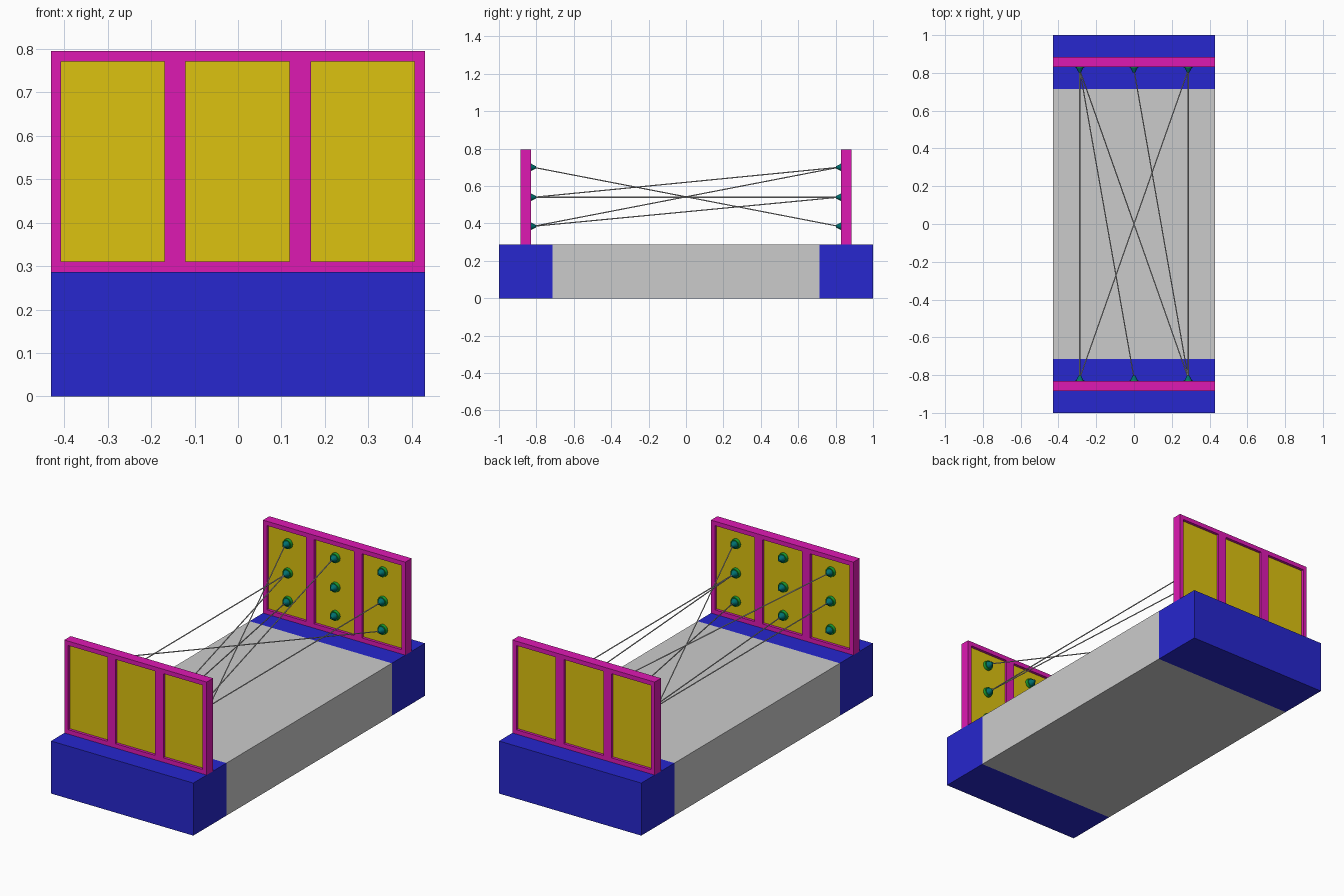
import bpy
from mathutils import Vector

if "Cube" in bpy.data.objects:
    bpy.data.objects.remove(bpy.data.objects["Cube"])


def material(name, rgb):
    m = bpy.data.materials.new(name)
    m.diffuse_color = (*rgb, 1)
    m.use_nodes = True
    m.node_tree.nodes["Principled BSDF"].inputs["Base Color"].default_value = m.diffuse_color
    return m


BLUE = material("blue", (0.02, 0.02, 0.62))
PINK = material("pink", (0.73, 0.01, 0.45))
YELLOW = material("yellow", (0.72, 0.54, 0.005))
GREEN = material("green", (0.01, 0.35, 0.03))
TEAL = material("teal", (0.0, 0.16, 0.16))


def box(name, x, y, z, mat=None):
    lo = [min(r) for r in (x, y, z)]
    hi = [max(r) for r in (x, y, z)]
    bpy.ops.mesh.primitive_cube_add(size=1, location=[(a + b) / 2 for a, b in zip(lo, hi)])
    ob = bpy.context.object
    ob.name = name
    ob.scale = [b - a for a, b in zip(lo, hi)]
    bpy.ops.object.transform_apply(location=False, rotation=False, scale=True)
    if mat:
        ob.data.materials.append(mat)
    return ob


def rod(name, start, end, r1, r2, sides, mat=None):
    start, end = Vector(start), Vector(end)
    axis = end - start
    bpy.ops.mesh.primitive_cone_add(vertices=sides, radius1=r1, radius2=r2,
                                    depth=axis.length, location=(start + end) / 2)
    ob = bpy.context.object
    ob.name = name
    ob.rotation_euler = axis.to_track_quat('Z', 'Y').to_euler()
    bpy.ops.object.shade_smooth_by_angle()
    if mat:
        ob.data.materials.append(mat)
    return ob


W, DECK, TOP = 0.43, 0.287, 0.795
COLS = (-0.287, 0, 0.287)
ROWS = (0.385, 0.54, 0.70)

# Deck between the two end blocks
box("deck", (-W, W), (-0.714, 0.714), (0, DECK))

for end, s in (("front", -1), ("back", 1)):
    box(end + "_end_block", (-W, W), (s * 0.714, s), (0, DECK), BLUE)

    # Window frame: rails and posts around three openings
    depth = (s * 0.83, s * 0.885)
    for part, z in (("bottom", (DECK, 0.311)), ("top", (0.771, TOP))):
        box(f"{end}_{part}_rail", (-W, W), depth, z, PINK)
    for x in ((-W, -0.407), (-0.169, -0.121), (0.119, 0.168), (0.406, W)):
        box(end + "_post", x, depth, (0.311, 0.771), PINK)

    # Recessed panels
    for x in ((-0.407, -0.169), (-0.121, 0.119), (0.168, 0.406)):
        box(end + "_panel", x, (s * 0.845, s * 0.87), (0.311, 0.771), YELLOW)

    # Pegs on the inner side
    for x in COLS:
        for z in ROWS:
            rod(end + "_peg_base", (x, s * 0.846, z), (x, s * 0.829, z), 0.027, 0.025, 16, GREEN)
            rod(end + "_peg_tip", (x, s * 0.829, z), (x, s * 0.802, z), 0.02, 0.006, 16, TEAL)

# Cables: (front column, row) to (back column, row)
for fc, fr, bc, br in ((0, 1, 0, 1), (0, 2, 2, 0), (2, 2, 0, 0), (2, 0, 0, 2),
                       (1, 0, 0, 1), (2, 1, 1, 2), (2, 1, 2, 1)):
    rod("cable", (COLS[fc], -0.815, ROWS[fr]), (COLS[bc], 0.815, ROWS[br]), 0.003, 0.003, 8)
